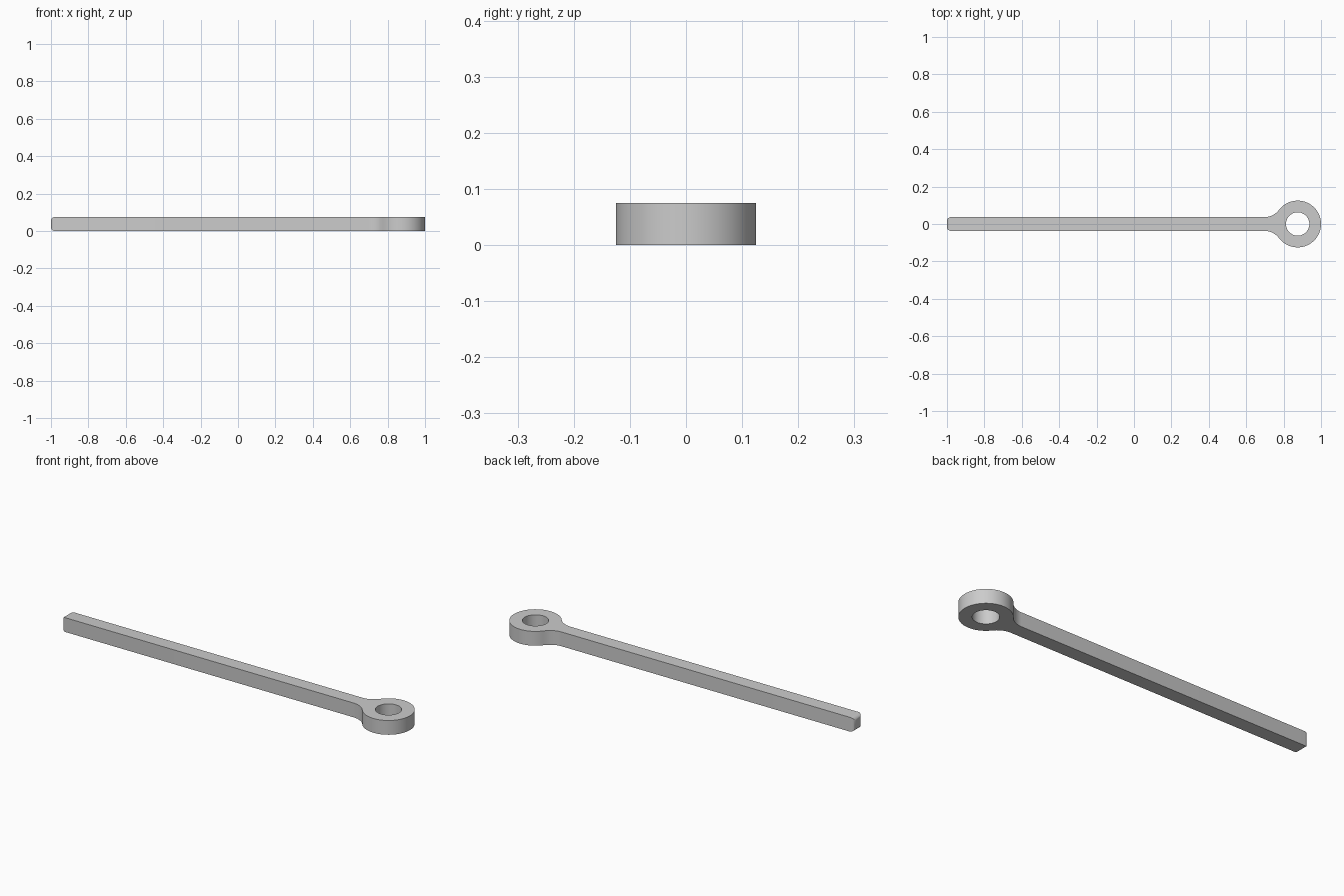
import bpy
import bmesh
from math import atan2, cos, hypot, pi, radians, sin, sqrt
from mathutils import Vector

if "Cube" in bpy.data.objects:
    bpy.data.objects.remove(bpy.data.objects["Cube"], do_unlink=True)

HALF, HEIGHT = 0.0365, 0.075          # bar half width, overall thickness
CX, RING, HOLE, FILLET = 0.875, 0.125, 0.0625, 0.1
END_ROUND = 0.02


def arc(cx, cy, r, a, b, n):
    return [(cx + r * cos(a + (b - a) * i / n), cy + r * sin(a + (b - a) * i / n))
            for i in range(n + 1)]


def add_loop(bm, points):
    verts = [bm.verts.new((x, y, 0)) for x, y in points]
    return [bm.edges.new((v, verts[(i + 1) % len(verts)])) for i, v in enumerate(verts)]


# Head outline: lower neck fillet, eye, mirrored upper fillet
fy = HALF + FILLET
fx = CX - sqrt((RING + FILLET) ** 2 - fy ** 2)
touch = atan2(fy, CX - fx)            # angle where fillet meets eye
lower = arc(fx, -fy, FILLET, pi / 2, touch, 10)
eye = arc(CX, 0, RING, touch - pi, pi - touch, 64)
upper = [(x, -y) for x, y in reversed(lower)]

bm = bmesh.new()
edges = add_loop(bm, lower + eye[1:-1] + upper)
edges += add_loop(bm, arc(CX, 0, HOLE, 0, 2 * pi, 48)[:-1])
bmesh.ops.triangle_fill(bm, use_beauty=True, edges=edges)
raised = bmesh.ops.extrude_face_region(bm, geom=bm.faces[:])["geom"]
bmesh.ops.translate(bm, vec=(0, 0, HEIGHT),
                    verts=[g for g in raised if isinstance(g, bmesh.types.BMVert)])

# Bar pulled out of the neck's flat end
neck = min(bm.faces, key=lambda f: f.calc_center_median().x)
tip = bmesh.ops.extrude_discrete_faces(bm, faces=[neck])["faces"][0]
for v in tip.verts:
    v.co.x = -1
bmesh.ops.recalc_face_normals(bm, faces=bm.faces[:])

# Rounded tip
bmesh.ops.bevel(bm, geom=list(tip.edges), offset=END_ROUND, segments=5,
                profile=0.5, affect='EDGES')

mesh = bpy.data.meshes.new("eye_rod")
bm.to_mesh(mesh)
bm.free()
rod = bpy.data.objects.new("eye_rod", mesh)
bpy.context.collection.objects.link(rod)

grey = bpy.data.materials.new("plain_grey")
grey.use_nodes = True
colour = (0.6, 0.6, 0.6, 1)
grey.diffuse_color = colour
grey.node_tree.nodes["Principled BSDF"].inputs["Base Color"].default_value = colour
mesh.materials.append(grey)

bpy.ops.object.select_all(action='DESELECT')
rod.select_set(True)
bpy.context.view_layer.objects.active = rod
bpy.ops.object.shade_smooth_by_angle(angle=radians(30))
